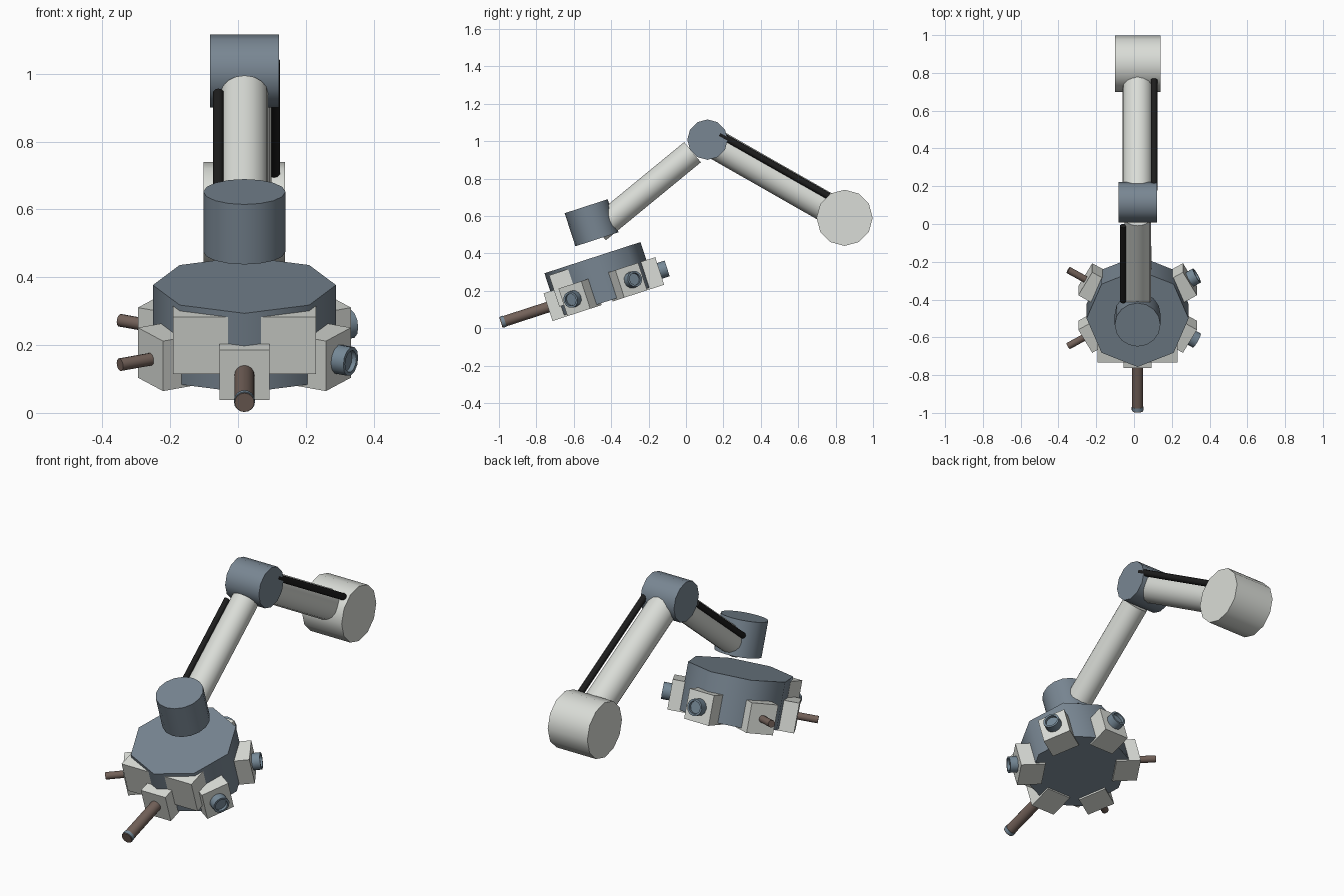
import bpy, bmesh, math
from mathutils import Matrix, Vector

cube = bpy.data.objects.get("Cube")
if cube:
    bpy.data.objects.remove(cube, do_unlink=True)


def material(name, rgb):
    m = bpy.data.materials.new(name)
    m.use_nodes = True
    m.diffuse_color = (*rgb, 1)
    m.node_tree.nodes["Principled BSDF"].inputs["Base Color"].default_value = (*rgb, 1)
    return m


light = material("light_grey", (0.70, 0.72, 0.68))
steel = material("blue_grey", (0.19, 0.24, 0.29))
lens_blue = material("lens_blue_grey", (0.18, 0.25, 0.31))
brown = material("dull_brown", (0.17, 0.12, 0.10))
black = material("cable_black", (0.012, 0.012, 0.012))

MID = 0.019  # x of the symmetry plane
# Tilted frame of the tool head, with its origin at the drum centre
HEAD = Matrix.Translation((MID, -0.462, 0.26)) @ Matrix.Rotation(math.radians(18), 4, "X")
WORLD = Matrix.Identity(4)


def finish(name, bm, mat, matrix):
    mesh = bpy.data.meshes.new(name)
    bm.to_mesh(mesh)
    bm.free()
    mesh.materials.append(mat)
    ob = bpy.data.objects.new(name, mesh)
    ob.matrix_world = matrix
    bpy.context.collection.objects.link(ob)
    bpy.ops.object.select_all(action="DESELECT")
    ob.select_set(True)
    bpy.context.view_layer.objects.active = ob
    bpy.ops.object.shade_smooth_by_angle(angle=math.radians(50))
    return ob


def rod(name, a, b, r, mat, sides=16, frame=WORLD, recess=0):
    """Cylinder from a to b; recess sinks a round hollow into the b end."""
    a, b = Vector(a), Vector(b)
    d = b - a
    bm = bmesh.new()
    bmesh.ops.create_cone(bm, cap_ends=True, segments=sides, radius1=r, radius2=r, depth=d.length)
    if recess:
        end = max(bm.faces, key=lambda f: f.calc_center_median().z)
        bmesh.ops.inset_region(bm, faces=[end], thickness=r * 0.25)
        cup = bmesh.ops.extrude_discrete_faces(bm, faces=[end])["faces"][0]
        bmesh.ops.translate(bm, verts=cup.verts, vec=(0, 0, -recess))
    turn = d.to_track_quat("Z", "Y").to_matrix().to_4x4()
    return finish(name, bm, mat, frame @ Matrix.Translation((a + b) / 2) @ turn)


def box(name, low, high, mat, frame):
    low, high = Vector(low), Vector(high)
    bm = bmesh.new()
    bmesh.ops.create_cube(bm, size=1)
    bmesh.ops.scale(bm, vec=high - low, verts=bm.verts)
    return finish(name, bm, mat, frame @ Matrix.Translation((low + high) / 2))


# Shoulder, elbow and the two arm sections
rod("shoulder", (MID - 0.12, 0.848, 0.59), (MID + 0.12, 0.848, 0.59), 0.15, light, 12)
rod("elbow", (MID - 0.102, 0.115, 1.008), (MID + 0.102, 0.115, 1.008), 0.108, steel, 12)
rod("upper_arm", (MID, 0.848, 0.59), (MID, 0.115, 1.008), 0.08, light)
rod("forearm", (MID, -0.473, 0.524), (MID, 0.035, 0.941), 0.07, light)

# Cables along the arm sections
rod("upper_cable", (0.106, 0.18, 1.036), (0.106, 0.762, 0.706), 0.018, black, 10)
rod("lower_cable", (-0.058, -0.41, 0.616), (-0.058, -0.01, 0.944), 0.016, black, 10)

# Wrist and eight-sided drum
rod("wrist", (0, 0.053, 0.209), (0, 0.053, 0.395), 0.121, steel, 16, HEAD)
drum = rod("drum", (0, 0, -0.123), (0, 0, 0.123), 0.27, steel, 8, HEAD)

# Front mounting block and front tool
AXIS = -0.055  # height of the tools on the drum
box("front_block", (-0.211, -0.25, -0.071), (0.211, -0.13, 0.105), light, HEAD)
box("front_mount", (-0.074, -0.308, -0.133), (0.074, -0.17, 0.022), light, HEAD)
rod("front_tool", (0, -0.25, AXIS), (0, -0.573, AXIS), 0.029, brown, 16, HEAD)
rod("front_tool_band", (0, -0.55, AXIS), (0, -0.568, AXIS), 0.031, lens_blue, 16, HEAD)

# Remaining mounts every 60 degrees: lenses on one side and the back, tools on the other
for label, angle in (("front_left", -30), ("back_left", 30), ("back", 90),
                     ("back_right", 150), ("front_right", 210)):
    spoke = HEAD @ Matrix.Rotation(math.radians(angle), 4, "Z")
    box(label + "_mount", (0.19, -0.074, -0.133), (0.32, 0.074, 0.022), light, spoke)
    if angle > 90:
        rod(label + "_tool", (0.28, 0, AXIS), (0.424, 0, AXIS), 0.019, brown, 12, spoke)
    else:
        rod(label + "_lens", (0.3, 0, AXIS), (0.362, 0, AXIS), 0.044, lens_blue, 12, spoke, 0.015)
